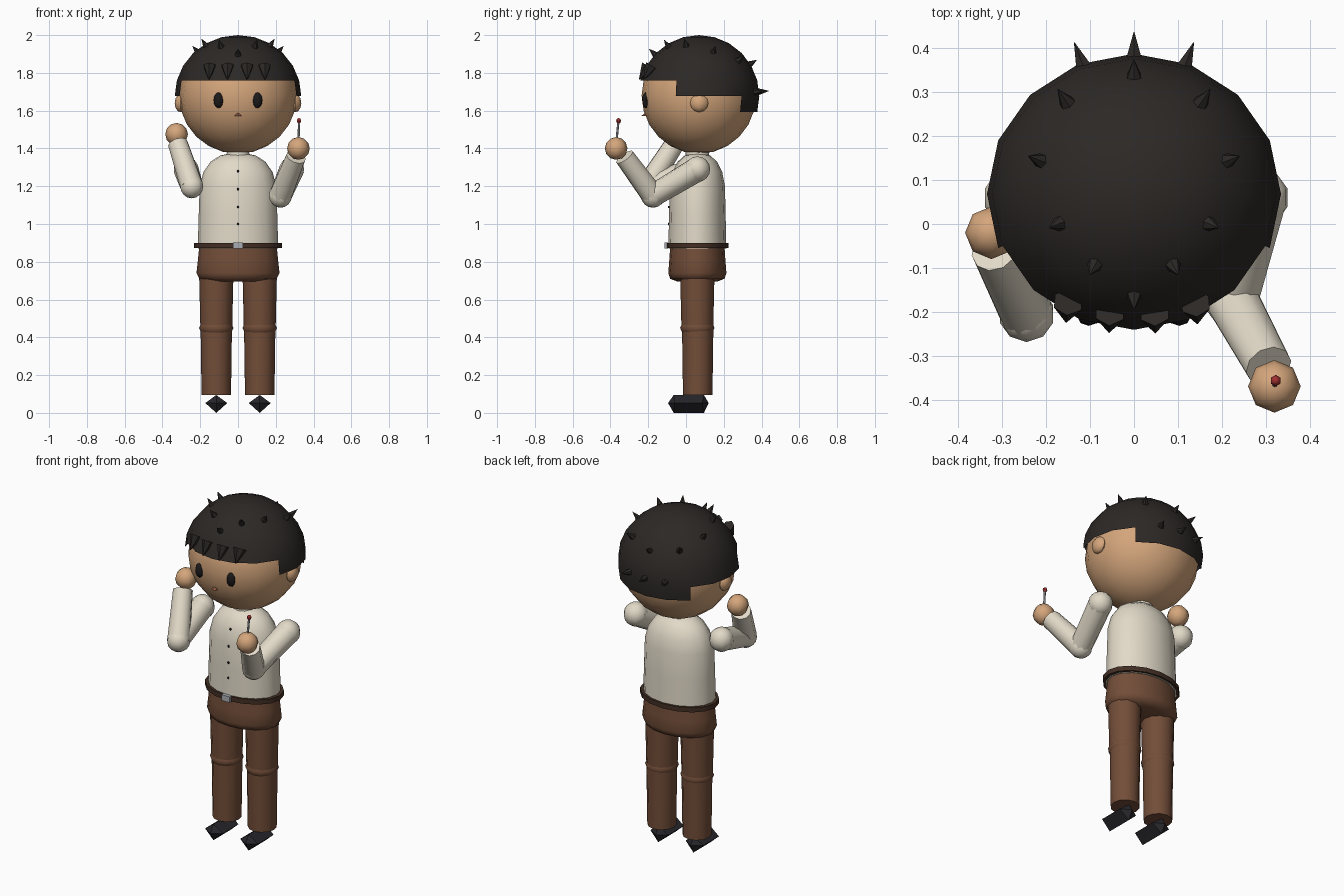
import bpy, bmesh, math
from mathutils import Vector, Matrix

if "Cube" in bpy.data.objects:
    bpy.data.objects.remove(bpy.data.objects["Cube"])


def mat(name, *rgb):
    m = bpy.data.materials.new(name)
    m.diffuse_color = (*rgb, 1)
    m.use_nodes = True
    m.node_tree.nodes["Principled BSDF"].inputs["Base Color"].default_value = m.diffuse_color
    return m


SKIN = mat("skin", 0.66, 0.38, 0.20)
HAIR = mat("hair", 0.025, 0.021, 0.019)
SHIRT = mat("shirt", 0.76, 0.70, 0.58)
PANTS = mat("trousers", 0.17, 0.075, 0.04)
BELT = mat("belt", 0.055, 0.028, 0.018)
SHOE = mat("shoe", 0.02, 0.02, 0.025)
DARK = mat("dark", 0.012, 0.01, 0.01)
MOUTH = mat("mouth", 0.3, 0.11, 0.06)
METAL = mat("metal", 0.4, 0.42, 0.45)
RED = mat("red", 0.35, 0.03, 0.03)


def finish(name, bm, material, angle=50):
    bmesh.ops.recalc_face_normals(bm, faces=bm.faces)
    me = bpy.data.meshes.new(name)
    bm.to_mesh(me)
    bm.free()
    ob = bpy.data.objects.new(name, me)
    bpy.context.collection.objects.link(ob)
    me.materials.append(material)
    if angle:
        bpy.context.view_layer.objects.active = ob
        ob.select_set(True)
        bpy.ops.object.shade_smooth_by_angle(angle=math.radians(angle))
        ob.select_set(False)
    return ob


def place(loc, scale):
    return Matrix.Translation(loc) @ Matrix.Diagonal((*scale, 1))


def ball(name, loc, scale, material, seg=8, rings=6, angle=50):
    bm = bmesh.new()
    bmesh.ops.create_uvsphere(bm, u_segments=seg, v_segments=rings, radius=1, matrix=place(loc, scale))
    return finish(name, bm, material, angle)


def rod(name, a, b, r1, r2, material, seg=10, angle=50):
    a, b = Vector(a), Vector(b)
    d = b - a
    bm = bmesh.new()
    m = Matrix.Translation((a + b) / 2) @ d.to_track_quat('Z', 'Y').to_matrix().to_4x4()
    bmesh.ops.create_cone(bm, cap_ends=True, segments=seg, radius1=r1, radius2=r2, depth=d.length, matrix=m)
    return finish(name, bm, material, angle)


def lathe(name, profile, material, depth, cy=0.06, seg=16):
    # stacked elliptical rings, capped at both ends
    bm = bmesh.new()
    rings = []
    for r, z in profile:
        rings.append([bm.verts.new((r * math.cos(t), cy + depth * r * math.sin(t), z))
                      for t in (2 * math.pi * i / seg for i in range(seg))])
    for lo, hi in zip(rings, rings[1:]):
        for i in range(seg):
            j = (i + 1) % seg
            bm.faces.new((lo[i], lo[j], hi[j], hi[i]))
    bm.faces.new(rings[0])
    bm.faces.new(rings[-1])
    return finish(name, bm, material)


# head and hair cap (stepped hairline at front, sides and back)
ball("head", (0, 0.068, 1.68), (0.312, 0.303, 0.308), SKIN, 16, 12)
C, R = Vector((0, 0.068, 1.677)), Vector((0.335, 0.32, 0.323))
bm = bmesh.new()
bmesh.ops.create_uvsphere(bm, u_segments=16, v_segments=12, radius=1)
cut = []
for f in bm.faces:
    c = f.calc_center_median()
    a = math.degrees(math.atan2(c.y, abs(c.x)))
    low = math.sin(math.radians(15)) if a < -22.5 else 0 if a < 45 else -math.sin(math.radians(15))
    if c.z < low:
        cut.append(f)
bmesh.ops.delete(bm, geom=cut, context='FACES')
bmesh.ops.transform(bm, matrix=place(C, R), verts=bm.verts)
finish("hair_cap", bm, HAIR)


# hair spikes, pointing out from the cap
def spike(d, length, r):
    d = Vector(d).normalized()
    p = C + Vector((d.x * R.x, d.y * R.y, d.z * R.z)) * 0.97
    rod("hair_spike", p, p + d * length, r, 0.001, HAIR, 6, 0)


for x, y in [(0, 0.34), (0.155, 0.28), (0.215, 0.145), (0.172, 0), (0.09, -0.095), (0, -0.165)]:
    u, v = x / R.x, (y - C.y) / R.y
    for s in ((1, -1) if x else (1,)):
        spike((s * u, v, math.sqrt(1 - u * u - v * v)), 0.05, 0.02)
for u in (-0.36, 0, 0.36):
    spike((u, 0.95, 0.07), 0.06, 0.02)

# fringe
for x in (-0.15, -0.055, 0.047, 0.14):
    back = x * x * 1.2
    rod("fringe_spike", (x, -0.205 + back, 1.835), (x * 1.03, -0.25 + back, 1.765), 0.036, 0.002, HAIR, 6, 0)

# face
for s in (-1, 1):
    ball("eye", (s * 0.103, -0.212, 1.655), (0.026, 0.02, 0.042), DARK, 8, 6)
    ball("ear", (s * 0.305, 0.07, 1.64), (0.03, 0.048, 0.048), SKIN, 8, 6)
rod("mouth", (0, -0.215, 1.573), (0, -0.215, 1.588), 0.02, 0.003, MOUTH, 6, 0)

# torso, neck, belt and hips
lathe("shirt", [(0.213, 0.87), (0.208, 1.05), (0.203, 1.2), (0.183, 1.275), (0.145, 1.33), (0.095, 1.362), (0.05, 1.372)],
      SHIRT, 0.72)
rod("neck", (0, 0.06, 1.33), (0, 0.06, 1.42), 0.065, 0.06, SHIRT)
lathe("belt", [(0.232, 0.872), (0.232, 0.9)], BELT, 0.71)
lathe("hips", [(0.15, 0.695), (0.205, 0.71), (0.22, 0.74), (0.212, 0.81), (0.205, 0.885)], PANTS, 0.7)
bm = bmesh.new()
bmesh.ops.create_cube(bm, size=1, matrix=place((0, -0.105, 0.886), (0.052, 0.02, 0.034)))
finish("buckle", bm, METAL, 0)
for z, y in ((1.28, -0.071), (1.185, -0.087), (1.09, -0.09), (1.0, -0.091)):
    ball("button", (0, y, z), (0.007, 0.006, 0.007), DARK, 6, 4)

# legs and shoes
for s in (-1, 1):
    x = s * 0.115
    rod("upper_leg", (x, 0.06, 0.44), (x, 0.06, 0.78), 0.084, 0.092, PANTS, 12)
    ball("knee", (x, 0.06, 0.45), (0.091, 0.091, 0.055), PANTS, 12, 6)
    rod("lower_leg", (x, 0.062, 0.095), (x, 0.062, 0.45), 0.078, 0.083, PANTS, 12)
    bm = bmesh.new()
    for z in (0, 0.095):
        for y in (-0.065, 0.095):
            bm.verts.new((x, y, z))
    for dx, y in ((0, -0.095), (0.058, -0.06), (-0.058, -0.06), (0.058, 0.085), (-0.058, 0.085), (0, 0.12)):
        bm.verts.new((x + dx, y, 0.052))
    bmesh.ops.convex_hull(bm, input=bm.verts)
    finish("shoe", bm, SHOE, 0)

# arms: shoulder, elbow, wrist, hand
ARMS = {
    "left": ((0.285, 0.06, 1.29), (0.225, -0.175, 1.15), (0.307, -0.325, 1.355), (0.32, -0.37, 1.40)),
    "right": ((-0.275, 0.06, 1.29), (-0.245, -0.205, 1.2), (-0.318, -0.06, 1.425), (-0.325, -0.02, 1.475)),
}
for side, (sh, el, wr, ha) in ARMS.items():
    ball(side + "_shoulder", sh, (0.068,) * 3, SHIRT, 10, 8)
    rod(side + "_upper_sleeve", sh, el, 0.066, 0.06, SHIRT)
    ball(side + "_elbow", el, (0.064,) * 3, SHIRT, 10, 8)
    rod(side + "_lower_sleeve", el, wr, 0.062, 0.054, SHIRT)
    ball(side + "_hand", ha, (0.06,) * 3, SKIN, 8, 6)

# small stick with a red tip, held in one hand
rod("stick", (0.32, -0.37, 1.42), (0.323, -0.358, 1.54), 0.006, 0.006, METAL, 6)
ball("stick_tip", (0.323, -0.357, 1.546), (0.013, 0.013, 0.015), RED, 6, 4)
